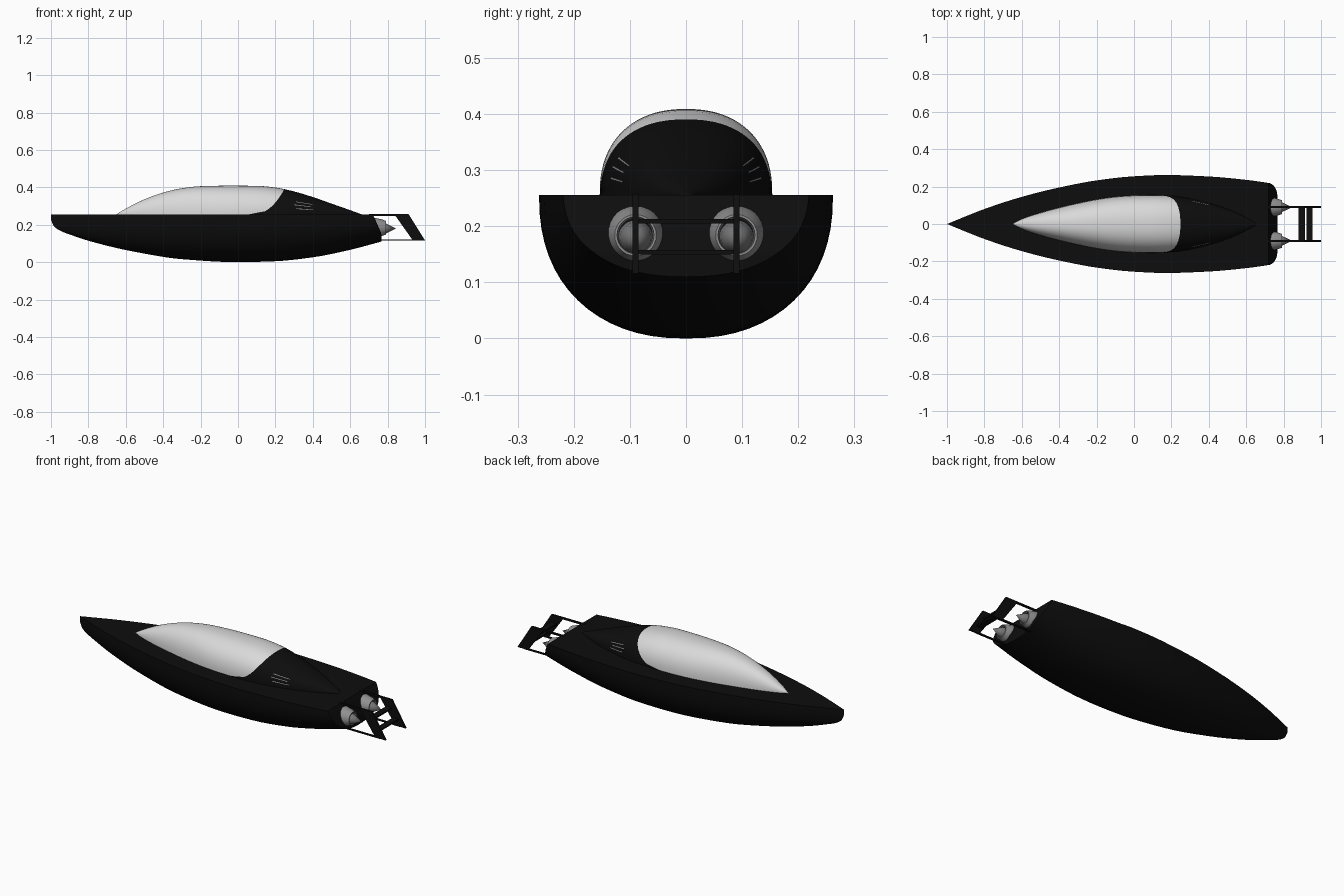
import bpy, bmesh
from math import sin, cos, pi, radians

if "Cube" in bpy.data.objects:
    bpy.data.objects.remove(bpy.data.objects["Cube"], do_unlink=True)

DECK = 0.256


def material(name, value):
    m = bpy.data.materials.new(name)
    m.use_nodes = True
    m.diffuse_color = (value, value, value, 1)
    m.node_tree.nodes["Principled BSDF"].inputs["Base Color"].default_value = m.diffuse_color
    return m


BLACK = material("gloss black", 0.004)
GLASS = material("pale canopy", 0.7)
METAL = material("engine grey", 0.28)
DARK = material("cone grey", 0.18)


def finish(name, bm, mat):
    me = bpy.data.meshes.new(name)
    bm.to_mesh(me)
    bm.free()
    me.materials.append(mat)
    me.polygons.foreach_set("use_smooth", [True] * len(me.polygons))
    me.set_sharp_from_angle(angle=radians(35))
    ob = bpy.data.objects.new(name, me)
    bpy.context.collection.objects.link(ob)
    return ob


def grid(name, fn, nu, nv, mat):
    """Surface from a function of u and v, both 0 to 1."""
    bm = bmesh.new()
    rows = [[bm.verts.new(fn(i / nu, j / nv)) for j in range(nv + 1)] for i in range(nu + 1)]
    for a, b in zip(rows, rows[1:]):
        for j in range(nv):
            bm.faces.new((a[j], b[j], b[j + 1], a[j + 1]))
    bmesh.ops.remove_doubles(bm, verts=bm.verts, dist=0.00005)
    return finish(name, bm, mat)


def smooth_curve(pts):
    """Monotone cubic through (x, value) stations."""
    d = [(b[1] - a[1]) / (b[0] - a[0]) for a, b in zip(pts, pts[1:])]
    m = [d[0]] + [2 * p * q / (p + q) if p * q > 0 else 0 for p, q in zip(d, d[1:])] + [d[-1]]

    def f(x):
        x = min(max(x, pts[0][0]), pts[-1][0])
        k = max(i for i in range(len(d)) if pts[i][0] <= x)
        (x0, y0), (x1, y1) = pts[k], pts[k + 1]
        h = x1 - x0
        t = (x - x0) / h
        return (y0 * (1 + 2 * t) * (1 - t) ** 2 + m[k] * h * t * (1 - t) ** 2
                + y1 * t * t * (3 - 2 * t) + m[k + 1] * h * t * t * (t - 1))
    return f


def section(t, n=2.3):
    """Rounded half section: sideways -1 to 1, and distance from deck 0 to 1."""
    c, s = cos(t), max(sin(t), 0)
    return (1 if c > 0 else -1) * abs(c) ** (2 / n), s ** (2 / n)


# Hull: plan outline and keel depth along the length
beam = smooth_curve([(-1, 0), (-.8, .08), (-.6, .145), (-.4, .195), (-.2, .233), (0, .255),
                     (.17, .262), (.4, .254), (.6, .236), (.77, .212)])
keel = smooth_curve([(-1, .03), (-.98, .07), (-.88, .115), (-.74, .158), (-.54, .203),
                     (-.3, .24), (0, DECK), (.2, .251), (.4, .23), (.6, .19), (.77, .145)])


def stern(t):
    drop = section(t)[1] * .145
    return .72 + .046 * min(1, drop / .1) ** .9


def hull_point(u, t):
    x = -1 + (stern(t) + 1) * u ** 1.5
    y, z = section(t)
    return x, beam(x) * y, DECK - keel(x) * z


def deck_point(u, v):
    x, y, z = hull_point(u, 0)
    return x, y * (2 * v - 1), DECK


def transom_point(u, v):
    x, y, z = hull_point(1, u * pi / 2)
    return x, y * (2 * v - 1), z


grid("hull", lambda u, v: hull_point(u, v * pi), 48, 32, BLACK)
grid("deck", deck_point, 48, 2, BLACK)
grid("transom", transom_point, 16, 4, BLACK)

# Cabin: glass canopy in front, black fairing behind, sharing a curved seam
cabin_w = smooth_curve([(-.65, 0), (-.6, .026), (-.5, .06), (-.4, .087), (-.3, .111), (-.2, .131),
                        (-.1, .145), (0, .152), (.1, .154), (.2, .15), (.3, .136), (.4, .112),
                        (.5, .08), (.6, .035), (.66, 0)])
cabin_h = smooth_curve([(-.65, 0), (-.6, .03), (-.5, .08), (-.4, .116), (-.3, .139), (-.2, .15),
                        (-.05, .153), (.1, .152), (.2, .143), (.3, .122), (.4, .092),
                        (.5, .057), (.6, .022), (.66, 0)])


def cabin_point(x, t, out=0.0):
    y, z = section(t)
    return x, (cabin_w(x) + out) * y, DECK + (cabin_h(x) + out) * z


def seam(t):
    return .06 + .188 * section(t)[1] ** .36


def canopy_point(u, v):
    t = pi * (1 - v)
    return cabin_point(-.65 + (seam(t) + .65) * u ** 1.3, t)


def fairing_point(u, v):
    t = pi * (1 - v)
    return cabin_point(seam(t) + (.66 - seam(t)) * u, t)


grid("canopy", canopy_point, 36, 40, GLASS)
grid("rear_fairing", fairing_point, 24, 40, BLACK)

# Thin vent slats on both sides of the fairing
for side in (-1, 1):
    for k, (start, angle) in enumerate(((.31, .2), (.30, .36), (.31, .52))):
        mid = angle if side > 0 else pi - angle
        grid(f"vent_slat_{k}_{'left' if side > 0 else 'right'}",
             lambda u, v: cabin_point(start + .09 * u, mid + .015 - .03 * v, .003), 6, 1, METAL)


def lathe(name, profile, y0, z0, mat):
    n = len(profile) - 1

    def point(u, v):
        x, r = profile[round(u * n)]
        a = -2 * pi * v
        return x, y0 + r * cos(a), z0 + r * sin(a)
    return grid(name, point, n, 28, mat)


def prism(name, outline, y0, y1, mat):
    """Side outline in x and z, extruded across y."""
    bm = bmesh.new()
    face = bm.faces.new([bm.verts.new((x, y0, z)) for x, z in outline])
    top = bmesh.ops.extrude_face_region(bm, geom=[face])["geom"]
    bmesh.ops.translate(bm, vec=(0, y1 - y0, 0),
                        verts=[g for g in top if isinstance(g, bmesh.types.BMVert)])
    bmesh.ops.recalc_face_normals(bm, faces=bm.faces)
    return finish(name, bm, mat)


def bar(x0, x1, z0, z1):
    return [(x0, z0), (x1, z0), (x1, z1), (x0, z1)]


# Twin jets with centre cones, and the tail frame plates and rods
for label, y in (("front", -.09), ("back", .09)):
    lathe("jet_nozzle_" + label,
          [(.70, .052), (.735, .052), (.765, .046), (.79, .037), (.79, .033), (.765, .03)],
          y, .184, METAL)
    lathe("jet_cone_" + label, [(.765, .031), (.79, .027), (.845, 0)], y, .18, DARK)
    edge = (y - .005, y + .005)
    prism("tail_plate_" + label,
          [(.835, .257), (.912, .257), (1.0, .116), (.935, .116)], *edge, BLACK)
    prism("upper_rod_" + label, bar(.70, .86, .248, .257), *edge, BLACK)
    prism("lower_rod_" + label, bar(.74, .96, .115, .122), *edge, BLACK)

# Cross blades between the tail plates
prism("upper_blade", bar(.88, .915, .205, .213), -.09, .09, BLACK)
prism("lower_blade", bar(.921, .955, .15, .158), -.09, .09, BLACK)
